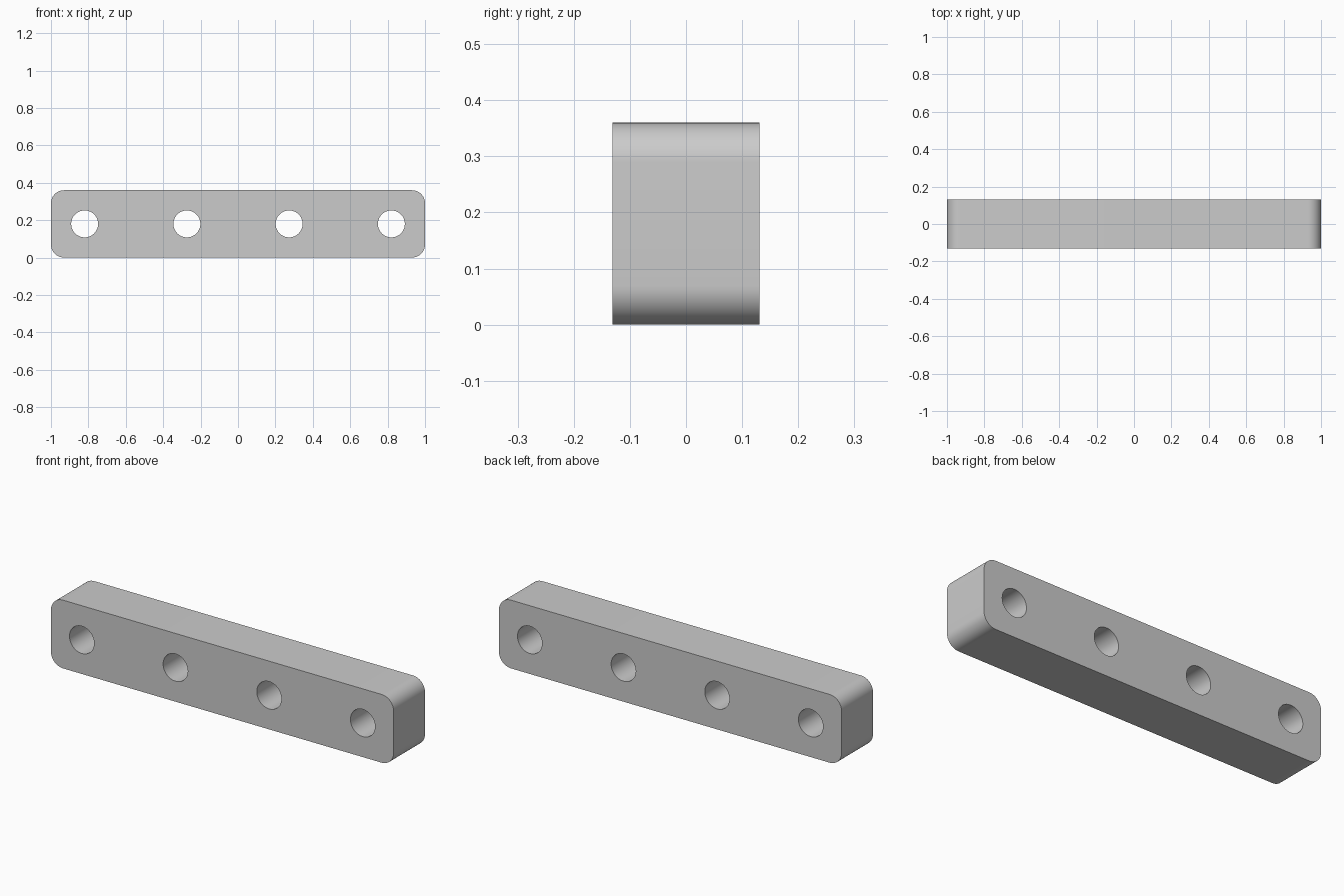
import bpy, bmesh
from math import sin, cos, pi, radians
from mathutils import Matrix

if "Cube" in bpy.data.objects:
    bpy.data.objects.remove(bpy.data.objects["Cube"])

LENGTH, HEIGHT, DEPTH = 2.0, 0.36, 0.262
CORNER_R, HOLE_R = 0.07, 0.072
HOLES_X = [-0.82 + i * 1.64 / 3 for i in range(4)]


def arc(cx, cy, r, a0, a1, n):
    return [(cx + r * cos(a0 + (a1 - a0) * i / n),
             cy + r * sin(a0 + (a1 - a0) * i / n)) for i in range(n + 1)]


def add_loop(curve, pts):
    s = curve.splines.new('POLY')
    s.points.add(len(pts) - 1)
    for p, (x, y) in zip(s.points, pts):
        p.co = (x, y, 0, 1)
    s.use_cyclic_u = True


# Front profile: rounded rectangle with a row of four holes
curve = bpy.data.curves.new("bar_profile", 'CURVE')
curve.dimensions = '2D'
curve.fill_mode = 'BOTH'
curve.extrude = DEPTH / 2

dx, dz = LENGTH / 2 - CORNER_R, HEIGHT / 2 - CORNER_R
outline = []
for k, (sx, sz) in enumerate([(1, 1), (-1, 1), (-1, -1), (1, -1)]):
    outline += arc(sx * dx, HEIGHT / 2 + sz * dz, CORNER_R, k * pi / 2, (k + 1) * pi / 2, 12)
add_loop(curve, outline)
for x in HOLES_X:
    add_loop(curve, arc(x, HEIGHT / 2, HOLE_R, 0, 2 * pi, 48)[:-1])

# Solid bar: profile extruded through the depth and stood upright
bar = bpy.data.objects.new("drilled_bar", curve)
bpy.context.collection.objects.link(bar)
bpy.context.view_layer.objects.active = bar
bar.select_set(True)
bpy.ops.object.convert(target='MESH')
bar = bpy.context.object
bar.name = "drilled_bar"

bm = bmesh.new()
bm.from_mesh(bar.data)
bmesh.ops.remove_doubles(bm, verts=bm.verts, dist=1e-4)
bmesh.ops.rotate(bm, verts=bm.verts, cent=(0, 0, 0), matrix=Matrix.Rotation(radians(90), 3, 'X'))
bmesh.ops.recalc_face_normals(bm, faces=bm.faces)
bm.to_mesh(bar.data)
bm.free()
bpy.ops.object.shade_smooth_by_angle(angle=radians(30))
